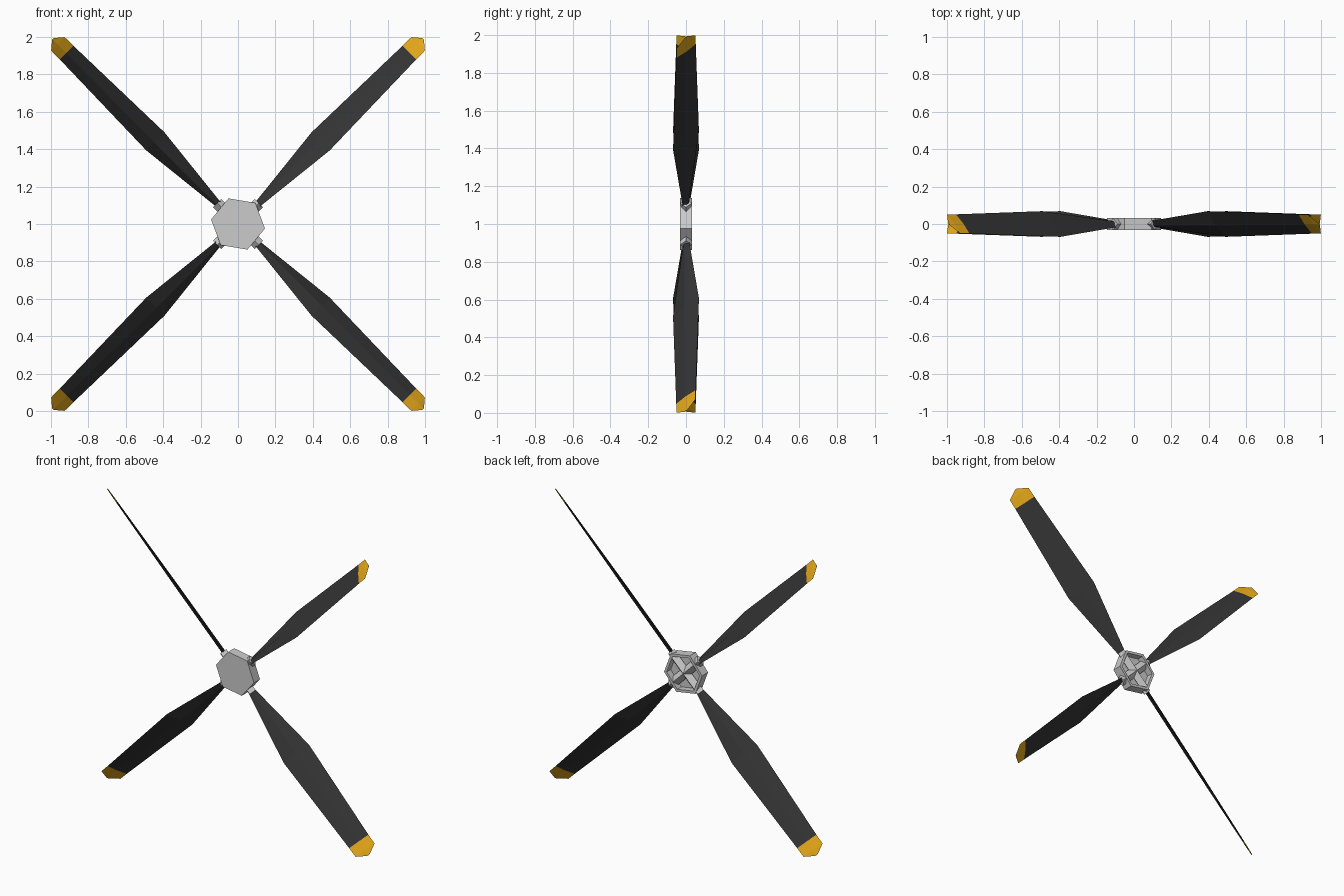
import bpy, bmesh, math
from mathutils import Matrix, Vector

if "Cube" in bpy.data.objects:
    bpy.data.objects.remove(bpy.data.objects["Cube"])

CENTRE = Vector((0, 0, 1))
S = math.sqrt(0.5)


def material(name, rgb):
    m = bpy.data.materials.new(name)
    m.diffuse_color = (*rgb, 1)
    m.use_nodes = True
    m.node_tree.nodes["Principled BSDF"].inputs["Base Color"].default_value = m.diffuse_color
    return m


def loft(name, rings, mat=None):
    """Skin closed rings of points and cap both ends."""
    bm = bmesh.new()
    loops = [[bm.verts.new(p) for p in ring] for ring in rings]
    n = len(loops[0])
    for a, b in zip(loops, loops[1:]):
        for i in range(n):
            j = (i + 1) % n
            bm.faces.new((a[i], a[j], b[j], b[i]))
    bm.faces.new(loops[0][::-1])
    bm.faces.new(loops[-1])
    bmesh.ops.recalc_face_normals(bm, faces=bm.faces)
    me = bpy.data.meshes.new(name)
    bm.to_mesh(me)
    bm.free()
    ob = bpy.data.objects.new(name, me)
    bpy.context.collection.objects.link(ob)
    if mat:
        me.materials.append(mat)
    return ob


def frame(angle):
    """Columns: pitched chord, blade normal, outward radius."""
    r = Vector((math.sin(angle), 0, math.cos(angle)))
    t = Vector((math.cos(angle), 0, -math.sin(angle)))
    y = Vector((0, 1, 0))
    m = Matrix(((t - y) * S, (t + y) * S, r)).transposed().to_4x4()
    return Matrix.Translation(CENTRE) @ m


def lens(m, r, chord, thick):
    pts = ((-chord, 0), (0, -thick), (chord, 0), (0, thick))
    return [m @ Vector((u, v, r)) for u, v in pts]


black = material("blade_black", (0.035, 0.035, 0.035))
yellow = material("tip_yellow", (0.8, 0.4, 0.01))

# Four pitched blades with coloured tips
blade_stations = [(0.11, 0.018, 0.012), (0.625, 0.097, 0.011), (1.295, 0.073, 0.005)]
tip_stations = [(1.295, 0.073, 0.005), (1.362, 0.072, 0.004), (1.4, 0.008, 0.003)]
for k in range(4):
    m = frame(math.radians(45 + 90 * k))
    loft(f"blade_{k + 1}", [lens(m, *s) for s in blade_stations], black)
    loft(f"blade_tip_{k + 1}", [lens(m, *s) for s in tip_stations], yellow)

# Two crossing square bars that carry the blades through the hub
for k in range(2):
    m = frame(math.radians(45 + 90 * k))
    h = 0.0225
    square = ((-h, -h), (h, -h), (h, h), (-h, h))
    loft(f"hub_bar_{k + 1}",
         [[m @ Vector((u, v, r)) for u, v in square] for r in (-0.157, 0.157)])


# Six-sided hub cup, closed at the front and open at the back
def hexagon(radius, y):
    return [CENTRE + Vector((radius * math.cos(a), y, radius * math.sin(a)))
            for a in (math.radians(-9.5 + 60 * i) for i in range(6))]


loft("hub_cup", [hexagon(0.146, -0.033), hexagon(0.146, 0.032),
                 hexagon(0.126, 0.032), hexagon(0.126, -0.012)])
